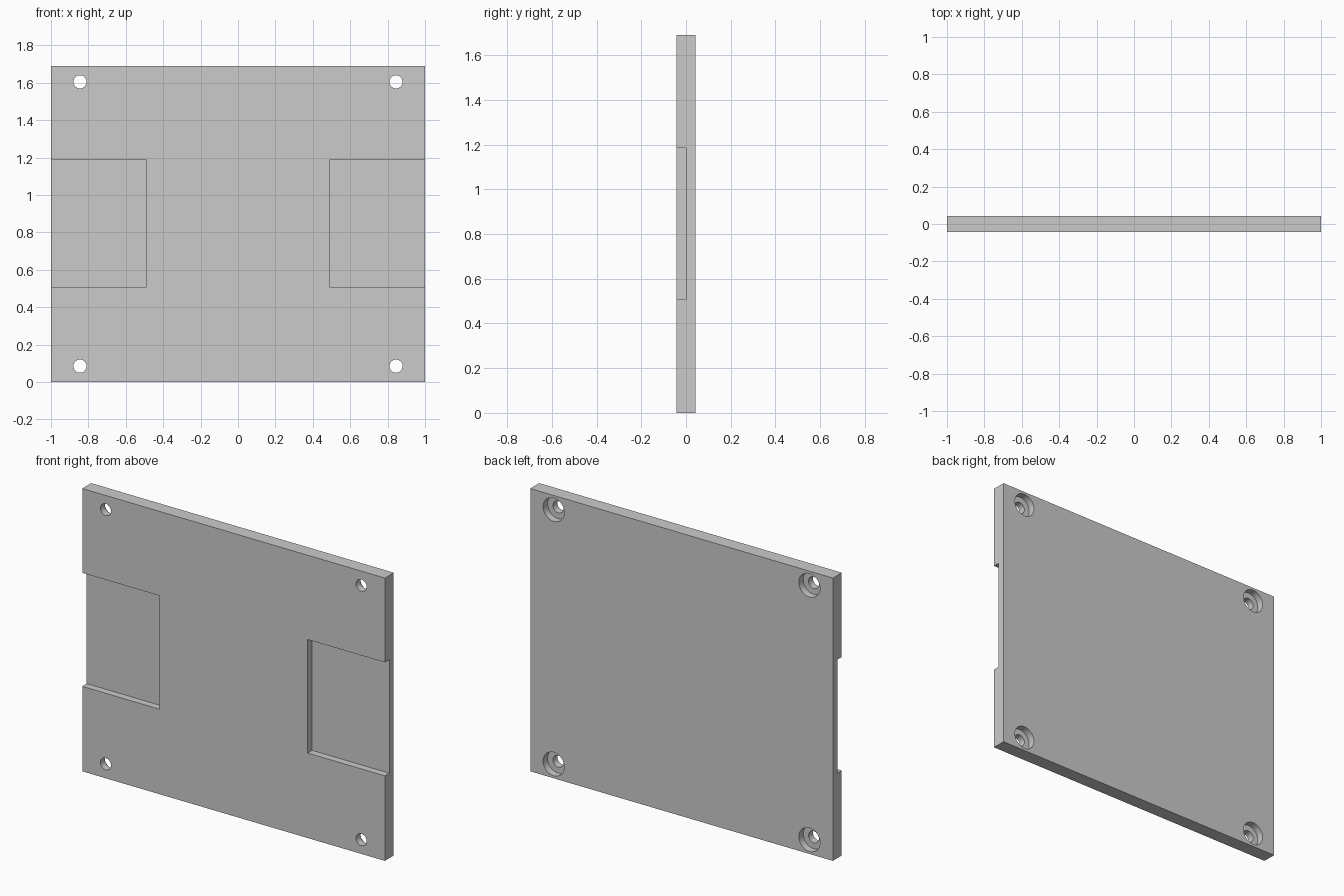
import bpy
from math import pi

if "Cube" in bpy.data.objects:
    bpy.data.objects.remove(bpy.data.objects["Cube"])

T, H = 0.084, 1.69   # plate thickness and height


def box(name, x0, x1, y0, y1, z0, z1):
    bpy.ops.mesh.primitive_cube_add(size=1, location=((x0 + x1) / 2, (y0 + y1) / 2, (z0 + z1) / 2))
    ob = bpy.context.object
    ob.name = name
    ob.scale = (x1 - x0, y1 - y0, z1 - z0)
    bpy.ops.object.transform_apply(location=True, rotation=False, scale=True)
    return ob


def rod(name, x, z, r, y0, y1):
    bpy.ops.mesh.primitive_cylinder_add(vertices=48, radius=r, depth=y1 - y0,
                                        location=(x, (y0 + y1) / 2, z), rotation=(pi / 2, 0, 0))
    bpy.context.object.name = name
    return bpy.context.object


# Mounting plate
plate = box("mounting_plate", -1, 1, -T / 2, T / 2, 0, H)

cutters = []
for s in (-1, 1):
    # Side pockets, half depth, open at the plate edge and front
    a, b = sorted((s * 0.49, s * 1.1))
    cutters.append(box("pocket_cutter", a, b, -0.2, 0, 0.508, 1.186))
    # Corner screw holes, counterbored from the back
    for z in (0.085, 1.605):
        cutters.append(rod("hole_cutter", s * 0.845, z, 0.035, -0.2, 0.2))
        cutters.append(rod("counterbore_cutter", s * 0.845, z, 0.07, 0, 0.2))

for c in cutters:
    m = plate.modifiers.new(c.name, 'BOOLEAN')
    m.operation, m.solver, m.object = 'DIFFERENCE', 'EXACT', c

# Apply the cuts and clear the cutters away
bpy.ops.object.select_all(action='DESELECT')
plate.select_set(True)
bpy.context.view_layer.objects.active = plate
for m in list(plate.modifiers):
    bpy.ops.object.modifier_apply(modifier=m.name)
for c in cutters:
    bpy.data.objects.remove(c)
bpy.ops.object.shade_smooth_by_angle()
